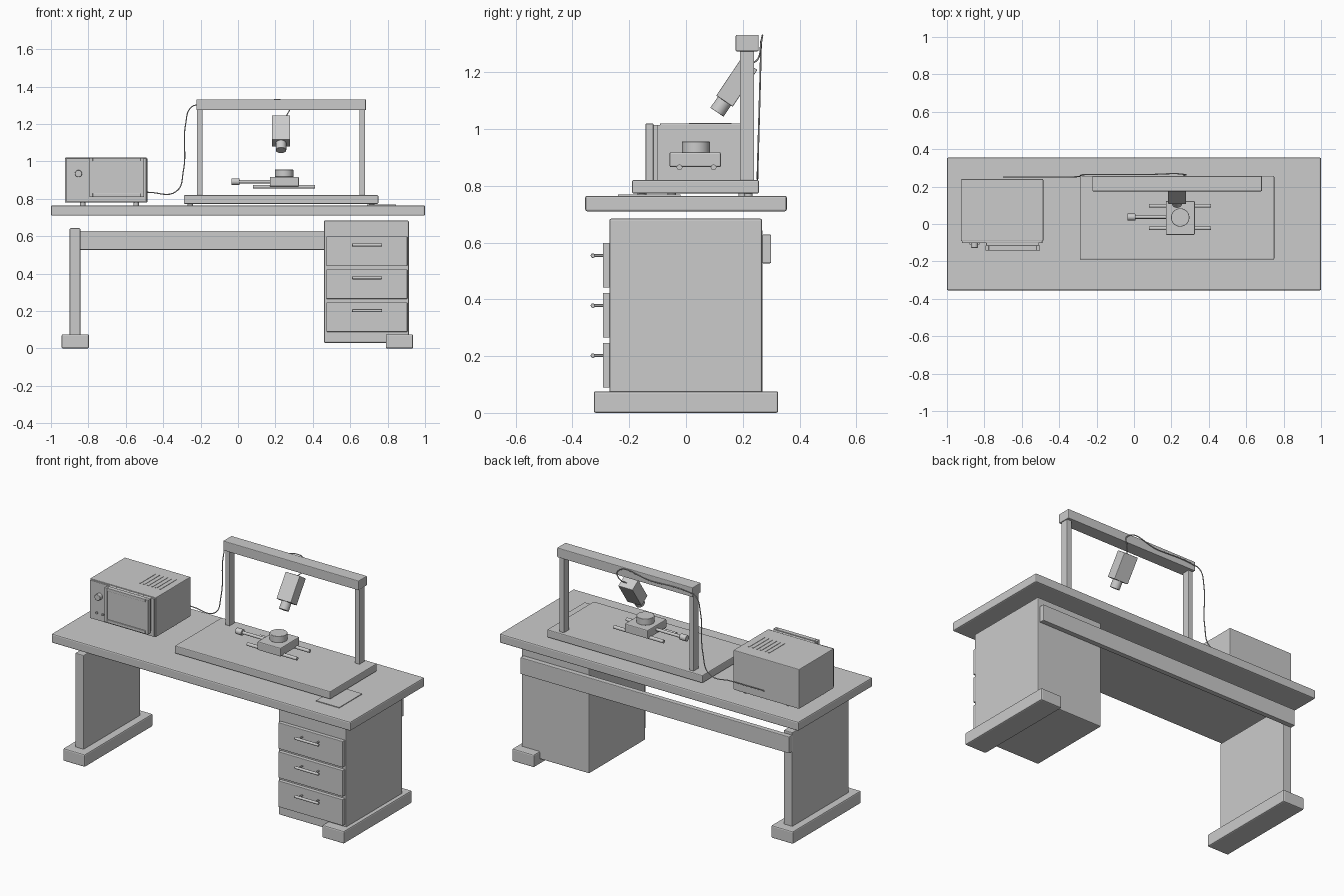
import bpy, math
from mathutils import Vector

if "Cube" in bpy.data.objects:
    bpy.data.objects.remove(bpy.data.objects["Cube"])

grey = bpy.data.materials.new("light_grey")
grey.diffuse_color = (0.6, 0.6, 0.6, 1)
grey.use_nodes = True
grey.node_tree.nodes["Principled BSDF"].inputs["Base Color"].default_value = grey.diffuse_color


def finish(ob, name, bevel=0.0):
    ob.name = name
    ob.data.materials.append(grey)
    if bevel:
        m = ob.modifiers.new("bevel", 'BEVEL')
        m.width = bevel
        m.segments = 2
    return ob


def box(name, x, y, z, bevel=0.004):
    """Box from (min, max) pairs."""
    bpy.ops.mesh.primitive_cube_add(size=1, location=[(a + b) / 2 for a, b in (x, y, z)])
    ob = bpy.context.object
    ob.scale = [b - a for a, b in (x, y, z)]
    bpy.ops.object.transform_apply(location=False, rotation=False, scale=True)
    return finish(ob, name, bevel)


def rod(name, start, end, r, bevel=0.0, sides=32):
    """Cylinder between two points."""
    a, b = Vector(start), Vector(end)
    bpy.ops.mesh.primitive_cylinder_add(vertices=sides, radius=r, depth=(b - a).length,
                                        location=(a + b) / 2)
    ob = bpy.context.object
    ob.rotation_euler = (b - a).to_track_quat('Z', 'Y').to_euler()
    bpy.ops.object.shade_smooth_by_angle()
    return finish(ob, name, bevel)


def cable(name, points, r=0.003):
    cu = bpy.data.curves.new(name, 'CURVE')
    cu.dimensions = '3D'
    cu.bevel_depth = r
    cu.bevel_resolution = 2
    cu.resolution_u = 8
    sp = cu.splines.new('BEZIER')
    sp.bezier_points.add(len(points) - 1)
    for bp, p in zip(sp.bezier_points, points):
        bp.co = p
        bp.handle_left_type = bp.handle_right_type = 'AUTO'
    ob = bpy.data.objects.new(name, cu)
    bpy.context.collection.objects.link(ob)
    cu.materials.append(grey)


# Desk
box("desktop", (-1, 1), (-0.355, 0.355), (0.71, 0.765), 0.007)
box("left_leg", (-0.9, -0.843), (-0.27, 0.27), (0.07, 0.643))
for side, x in (("left", -0.87), ("right", 0.863)):
    box(side + "_foot", (x - 0.073, x + 0.073), (-0.325, 0.325), (0, 0.076), 0.007)
box("rear_beam", (-0.9, 0.9), (0.268, 0.3), (0.527, 0.628))
box("notepad", (0.69, 0.845), (-0.24, -0.02), (0.765, 0.769), 0)

# Drawer cabinet
box("drawer_cabinet", (0.46, 0.913), (-0.27, 0.268), (0.03, 0.684), 0.006)
for i in range(3):
    z = 0.168 + 0.176 * i
    box("drawer_front", (0.473, 0.905), (-0.293, -0.268), (z - 0.079, z + 0.079), 0.003)
    h = z + 0.034
    rod("drawer_handle", (0.61, -0.328, h), (0.77, -0.328, h), 0.008, 0.002, 16)
    for x in (0.635, 0.745):
        rod("handle_post", (x, -0.328, h), (x, -0.29, h), 0.005, 0, 12)

# Base board with gantry frame
box("base_board", (-0.29, 0.75), (-0.19, 0.257), (0.773, 0.82), 0.005)
for x in (-0.255, 0.715):
    for y in (-0.155, 0.22):
        rod("board_pad", (x, y, 0.765), (x, y, 0.774), 0.015)
for x in (-0.204, 0.664):
    box("gantry_post", (x - 0.015, x + 0.015), (0.19, 0.24), (0.82, 1.276), 0.002)
box("gantry_beam", (-0.223, 0.684), (0.175, 0.256), (1.274, 1.332), 0.004)

# Tilted camera head
tilt = math.radians(34)
axis = Vector((0, math.sin(tilt), math.cos(tilt)))
centre = Vector((0.23, 0.179, 1.163))
head = box("camera_body", (-0.048, 0.048), (-0.035, 0.035), (-0.078, 0.078), 0.003)
head.location = centre
head.rotation_euler.x = -tilt
rod("lens_barrel", centre - axis * 0.125, centre - axis * 0.07, 0.028, 0.002)

# Sliding sample stage
for y in (-0.023, 0.097):
    rod("stage_rail", (0.08, y, 0.865), (0.413, y, 0.865), 0.01, 0, 20)
box("stage_carriage", (0.17, 0.325), (-0.058, 0.123), (0.866, 0.918), 0.005)
rod("sample_disc", (0.247, 0.035, 0.917), (0.247, 0.035, 0.956), 0.049, 0.002, 40)
rod("stage_screw", (0, 0.037, 0.892), (0.175, 0.037, 0.892), 0.009, 0, 20)
rod("stage_knob", (-0.035, 0.037, 0.892), (0.008, 0.037, 0.892), 0.018, 0.002)

# Control unit
box("control_unit", (-0.925, -0.485), (-0.092, 0.24), (0.78, 1.02), 0.004)
box("front_panel", (-0.92, -0.49), (-0.102, -0.09), (0.785, 1.015), 0.002)
box("screen_back", (-0.79, -0.51), (-0.115, -0.1), (0.815, 1.015), 0.002)
sx, sz, sy = (-0.795, -0.503), (0.81, 1.019), (-0.142, -0.115)
w = 0.018
box("screen_frame_left", (sx[0], sx[0] + w), sy, sz, 0.002)
box("screen_frame_right", (sx[1] - w, sx[1]), sy, sz, 0.002)
box("screen_frame_bottom", (sx[0] + w, sx[1] - w), sy, (sz[0], sz[0] + w), 0.002)
box("screen_frame_top", (sx[0] + w, sx[1] - w), sy, (sz[1] - w, sz[1]), 0.002)
box("screen", (sx[0] + w, sx[1] - w), (-0.136, -0.112), (sz[0] + w, sz[1] - w), 0)
rod("dial", (-0.853, -0.1, 0.935), (-0.853, -0.127, 0.935), 0.019, 0.002)
for x in (-0.873, -0.832):
    rod("button", (x, -0.1, 0.83), (x, -0.11, 0.83), 0.007, 0, 16)
for x in (-0.83, -0.545):
    for y in (-0.05, 0.2):
        rod("unit_pad", (x, y, 0.765), (x, y, 0.782), 0.015, 0, 20)
for i in range(6):
    x = -0.665 + 0.027 * i
    box("vent_slot", (x - 0.005, x + 0.005), (0.01, 0.16), (1.019, 1.022), 0)

# Cables
cable("signal_cable", [(-0.7, 0.252, 0.835), (-0.48, 0.252, 0.835), (-0.33, 0.252, 0.84),
                       (-0.292, 0.255, 0.95), (-0.28, 0.262, 1.2), (-0.25, 0.264, 1.29),
                       (-0.2, 0.264, 1.303), (0.05, 0.264, 1.303), (0.275, 0.264, 1.3),
                       (0.262, 0.255, 1.25), (0.24, 0.224, 1.225)])
